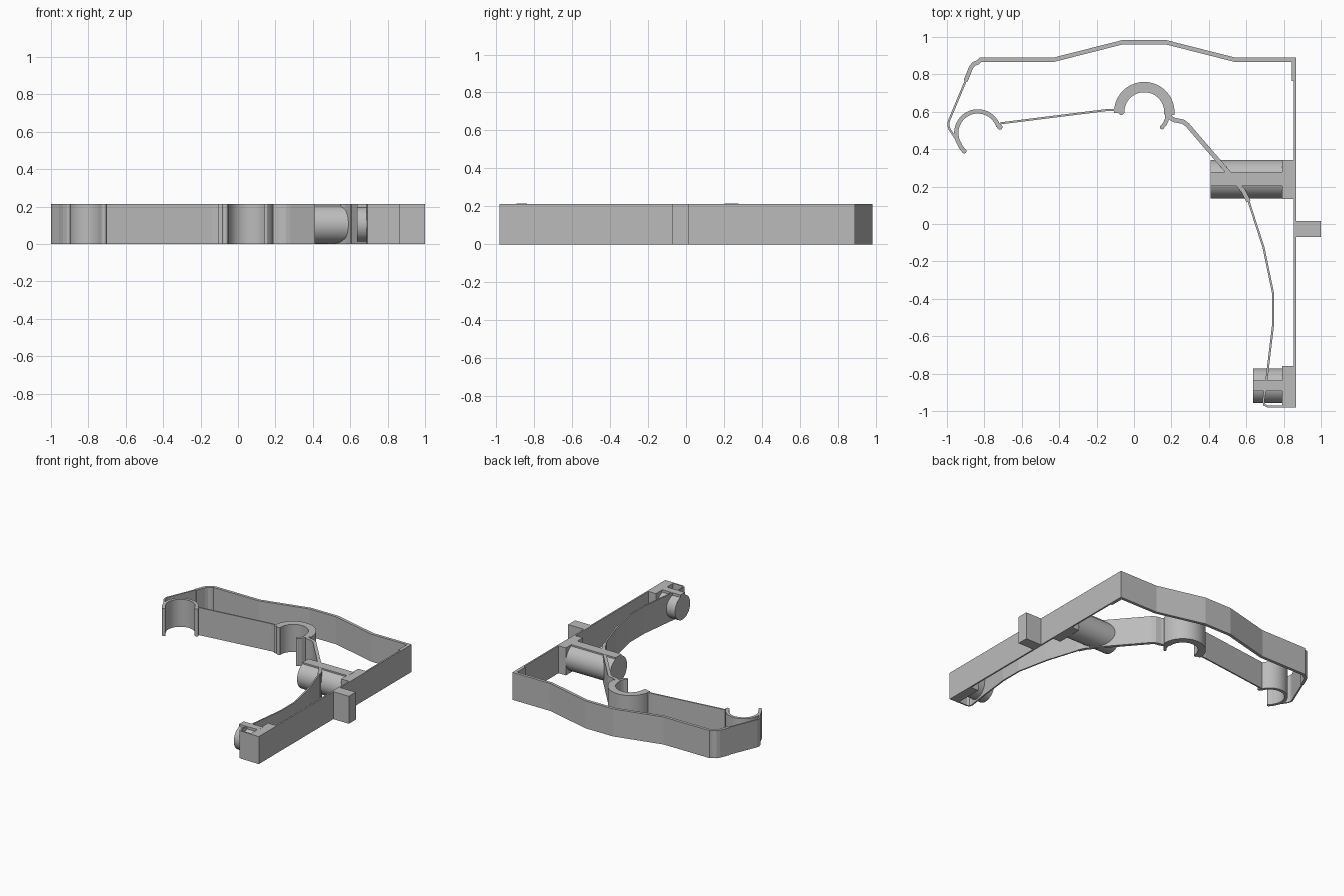
import bpy, bmesh, math
from mathutils import Vector

if "Cube" in bpy.data.objects:
    bpy.data.objects.remove(bpy.data.objects["Cube"])

H = 0.213  # height shared by every wall

grey = bpy.data.materials.new("plain grey")
grey.use_nodes = True
GREY = (0.5, 0.5, 0.5, 1)
grey.diffuse_color = GREY
grey.node_tree.nodes["Principled BSDF"].inputs["Base Color"].default_value = GREY


def finish(name, bm, smooth=False):
    bmesh.ops.recalc_face_normals(bm, faces=bm.faces[:])
    mesh = bpy.data.meshes.new(name)
    bm.to_mesh(mesh)
    bm.free()
    mesh.materials.append(grey)
    ob = bpy.data.objects.new(name, mesh)
    bpy.context.collection.objects.link(ob)
    if smooth:
        bpy.ops.object.select_all(action='DESELECT')
        ob.select_set(True)
        bpy.context.view_layer.objects.active = ob
        bpy.ops.object.shade_smooth_by_angle(angle=math.radians(30))
    return ob


def strip(name, path, width, smooth=False):
    """Upright wall of constant thickness with mitred bends along a path."""
    pts = [Vector(p) for p in path]
    dirs = [(b - a).normalized() for a, b in zip(pts, pts[1:])]
    bm = bmesh.new()
    rows = []
    for i, p in enumerate(pts):
        d0, d1 = dirs[max(i - 1, 0)], dirs[min(i, len(dirs) - 1)]
        t = (d0 + d1).normalized()
        off = Vector((-t.y, t.x)) * (width / 2 / max(t.dot(d0), 0.5))
        a, b = p + off, p - off
        rows.append([bm.verts.new((q.x, q.y, z))
                     for q, z in ((a, 0), (b, 0), (b, H), (a, H))])
    for r, s in zip(rows, rows[1:]):
        for k in range(4):
            j = (k + 1) % 4
            bm.faces.new((r[k], r[j], s[j], s[k]))
    bm.faces.new(rows[0])
    bm.faces.new(rows[-1])
    return finish(name, bm, smooth)


def arc(cx, cy, r, start, end, n=36):
    angles = [math.radians(start + (end - start) * i / n) for i in range(n + 1)]
    return [(cx + r * math.cos(a), cy + r * math.sin(a)) for a in angles]


def box(name, x0, x1, y0, y1, z0=0, z1=H):
    bm = bmesh.new()
    bmesh.ops.create_cube(bm, size=1)
    for v in bm.verts:
        v.co = (x1 if v.co.x > 0 else x0, y1 if v.co.y > 0 else y0,
                z1 if v.co.z > 0 else z0)
    return finish(name, bm)


def cylinder(name, radius, length, centre, axis):
    bm = bmesh.new()
    bmesh.ops.create_cone(bm, cap_ends=True, segments=48, radius1=radius,
                          radius2=radius, depth=length)
    turn = Vector((0, 0, 1)).rotation_difference(Vector(axis)).to_matrix()
    bmesh.ops.transform(bm, matrix=turn.to_4x4(), verts=bm.verts)
    bmesh.ops.translate(bm, vec=centre, verts=bm.verts)
    return finish(name, bm, True)


# Outer frame: stepped back wall, right corner and long side wall
strip("back_wall", [(-0.9, 0.765), (-0.872, 0.835), (-0.858, 0.855), (-0.835, 0.864),
                    (-0.82, 0.878), (-0.43, 0.878), (-0.06, 0.972),
                    (0.17, 0.972), (0.54, 0.878), (0.866, 0.878)], 0.023)
box("side_wall", 0.854, 0.866, -0.975, 0.885)
box("corner_stiffener", 0.841, 0.866, 0.765, 0.885)
box("side_tab", 0.86, 1.0, -0.07, 0.015)

# Thin spring link joining the back wall to the small clip
strip("left_link", [(-0.898, 0.77), (-0.99, 0.55), (-0.993, 0.53), (-0.987, 0.508),
                    (-0.952, 0.455)], 0.011)

# Small open clip with rounded ends
SMALL = (-0.835, 0.487)
strip("small_clip", arc(*SMALL, 0.115, 18, 212), 0.023, True)
strip("small_clip_lip", [(-0.934, 0.43), (-0.925, 0.41), (-0.908, 0.39)], 0.023)
cylinder("small_clip_lower_tip", 0.0125, H, (-0.908, 0.39, H / 2), (0, 0, 1))
strip("small_clip_foot", [(-0.727, 0.53), (-0.717, 0.517)], 0.026)
cylinder("small_clip_upper_tip", 0.014, H, (-0.717, 0.518, H / 2), (0, 0, 1))

# Connecting arm
strip("clip_arm", [(-0.715, 0.538), (-0.14, 0.61), (-0.09, 0.611)], 0.011)

# Large open clip with a hooked inner lip
LARGE = (0.055, 0.598)
strip("large_clip", arc(*LARGE, 0.134, -6, 182), 0.055, True)
cylinder("large_clip_left_tip", 0.016, H, (-0.068, 0.599, H / 2), (0, 0, 1))
strip("large_clip_lip", [(0.178, 0.59), (0.176, 0.56), (0.165, 0.535), (0.15, 0.518)],
      0.022)
cylinder("large_clip_lip_tip", 0.012, H, (0.15, 0.518, H / 2), (0, 0, 1))

# Thick lever crossing the large peg, then the thin bowed spring
strip("lever", [(0.185, 0.585), (0.2, 0.564), (0.22, 0.555), (0.262, 0.547),
                (0.285, 0.53), (0.5, 0.28), (0.585, 0.175), (0.612, 0.12)], 0.024)
strip("bowed_spring", [(0.6, 0.16), (0.645, 0.02), (0.692, -0.125), (0.743, -0.37),
                       (0.743, -0.54), (0.713, -0.79), (0.692, -0.945), (0.696, -0.967),
                       (0.715, -0.975), (0.8, -0.975)], 0.011)

# Round pegs with a flat top rib, each held by a block on the side wall
for name, x0, y, r, rib, block in (
        ("upper", 0.41, 0.24, 0.103, 0.037, (0.135, 0.342)),
        ("lower", 0.635, -0.865, 0.093, 0.028, (-0.982, -0.76))):
    cylinder(name + "_peg", r, 0.8 - x0, ((x0 + 0.8) / 2, y, H / 2), (1, 0, 0))
    box(name + "_peg_rib", x0, 0.8, y - rib, y + rib, H / 2 + r * 0.9, H + 0.001)
    box(name + "_peg_block", 0.79, 0.866, *block)
